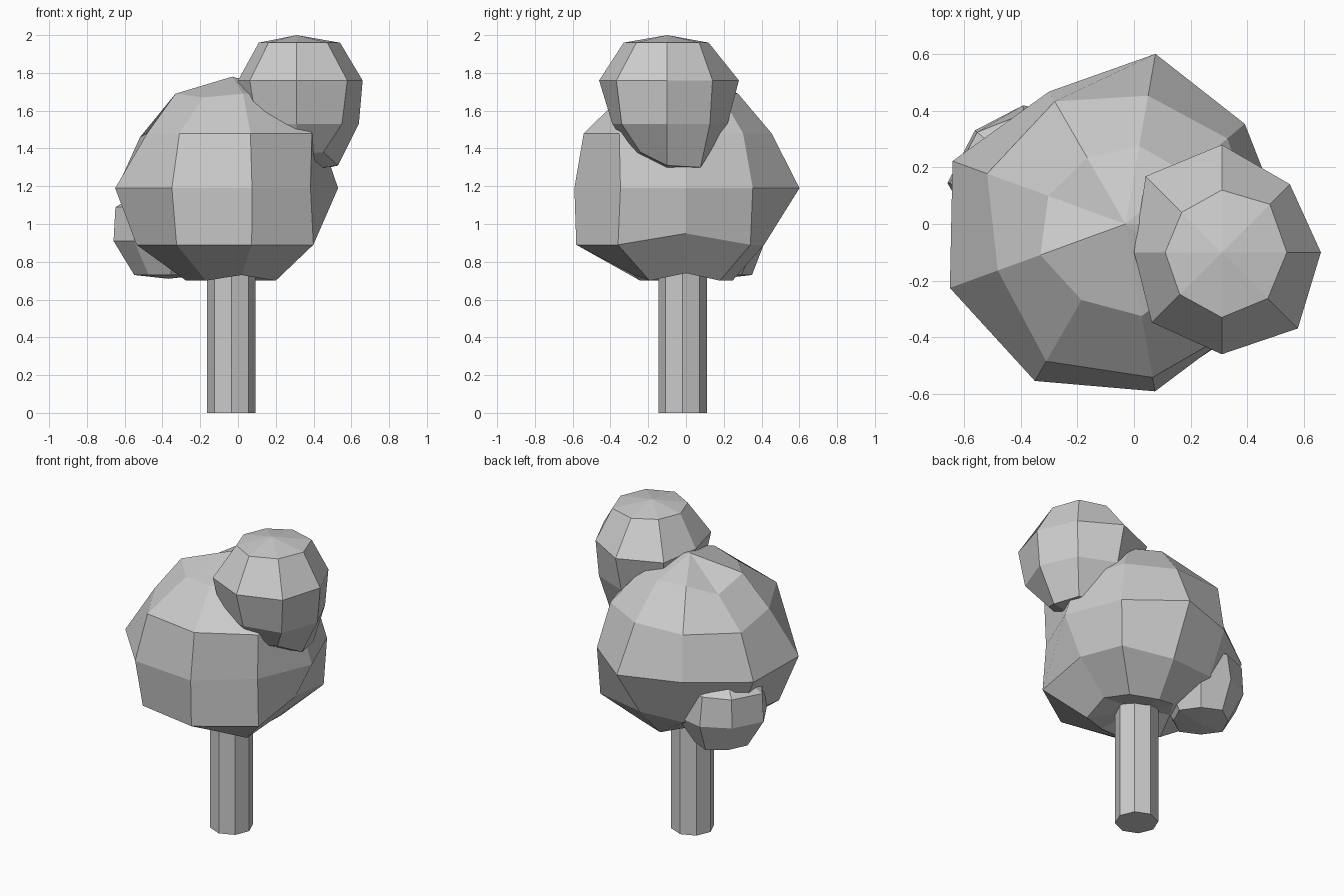
import bpy, bmesh, math

old = bpy.data.objects.get("Cube")
if old:
    bpy.data.objects.remove(old, do_unlink=True)

grey = bpy.data.materials.new("plain grey")
grey.use_nodes = True
grey.diffuse_color = (0.6, 0.6, 0.6, 1)
grey.node_tree.nodes["Principled BSDF"].inputs["Base Color"].default_value = grey.diffuse_color


def finish(name, bm):
    """Turn a bmesh into a flat-shaded object."""
    bmesh.ops.recalc_face_normals(bm, faces=bm.faces)
    mesh = bpy.data.meshes.new(name)
    bm.to_mesh(mesh)
    bm.free()
    mesh.materials.append(grey)
    obj = bpy.data.objects.new(name, mesh)
    bpy.context.collection.objects.link(obj)
    return obj


def lumpy_ball(name, centre, sides, bottom, top, rings, start=0, shifts={}):
    """Faceted ball: rings are (height, radii), closed by a point at each end.
    Shifts raise or lower single corners, keyed by (ring, side)."""
    bm = bmesh.new()
    cx, cy = centre
    loops = []
    for i, (z, radii) in enumerate(rings):
        loop = []
        for k in range(sides):
            a = math.radians(start) + math.tau * k / sides
            r = radii[k % len(radii)]
            height = z + shifts.get((i, k), 0)
            loop.append(bm.verts.new((cx + r * math.cos(a), cy + r * math.sin(a), height)))
        loops.append(loop)
    low = bm.verts.new((cx, cy, bottom))
    high = bm.verts.new((cx, cy, top))
    for k in range(sides):
        n = (k + 1) % sides
        bm.faces.new((low, loops[0][n], loops[0][k]))
        bm.faces.new((high, loops[-1][k], loops[-1][n]))
        for a, b in zip(loops, loops[1:]):
            bm.faces.new((a[k], a[n], b[n], b[k]))
    return finish(name, bm)


# Trunk: plain octagonal post
bm = bmesh.new()
bmesh.ops.create_cone(bm, cap_ends=True, segments=8, radius1=0.128, radius2=0.128, depth=0.9)
bmesh.ops.translate(bm, verts=bm.verts, vec=(-0.035, -0.018, 0.45))
finish("trunk", bm)

# Main foliage: large nine-sided crown, shallower beneath on the back left of the trunk
lumpy_ball("main_foliage", (-0.03, 0), 9, 0.76, 1.78, [
    (0.7, [0.26, 0.28, 0.25, 0.22, 0.2, 0.26, 0.28, 0.28, 0.3]),
    (0.89, [0.44, 0.53, 0.42, 0.45, 0.48, 0.54, 0.59, 0.59, 0.56]),
    (1.19, [0.56, 0.55, 0.61, 0.54, 0.65, 0.66, 0.64, 0.6, 0.54]),
    (1.48, [0.46, 0.47, 0.46, 0.5, 0.52, 0.48, 0.56, 0.55, 0.55]),
    (1.69, [0.3, 0.28, 0.28, 0.27, 0.29, 0.32, 0.31, 0.33, 0.3]),
], start=0, shifts={(0, 0): 0.04, (0, 3): 0.05, (0, 4): 0.06, (0, 7): 0.03, (1, 0): 0.06,
                    (3, 4): -0.02, (4, 4): -0.07, (4, 6): -0.02})

# Upper foliage: medium ball leaning out to one side
lumpy_ball("upper_foliage", (0.31, -0.1), 8, 1.28, 2.0, [
    (1.32, [0.22, 0.25, 0.2, 0.2, 0.18, 0.18, 0.18, 0.2]),
    (1.53, [0.33, 0.32, 0.32, 0.31, 0.29, 0.3, 0.29, 0.34]),
    (1.76, [0.35, 0.34, 0.38, 0.38, 0.31, 0.35, 0.36, 0.38]),
    (1.96, [0.23, 0.24, 0.22, 0.2, 0.2, 0.21, 0.23, 0.23]),
], shifts={(0, 0): -0.01, (0, 1): -0.02, (0, 6): 0.05, (0, 7): 0.06})

# Lower foliage: small ball low at the back
lumpy_ball("lower_foliage", (-0.37, 0.17), 8, 0.71, 1.2, [
    (0.73, [0.18, 0.16]),
    (0.91, [0.28, 0.27, 0.25, 0.25, 0.29]),
    (1.09, [0.25, 0.24, 0.22, 0.24, 0.28]),
    (1.17, [0.13, 0.16]),
], start=5)
